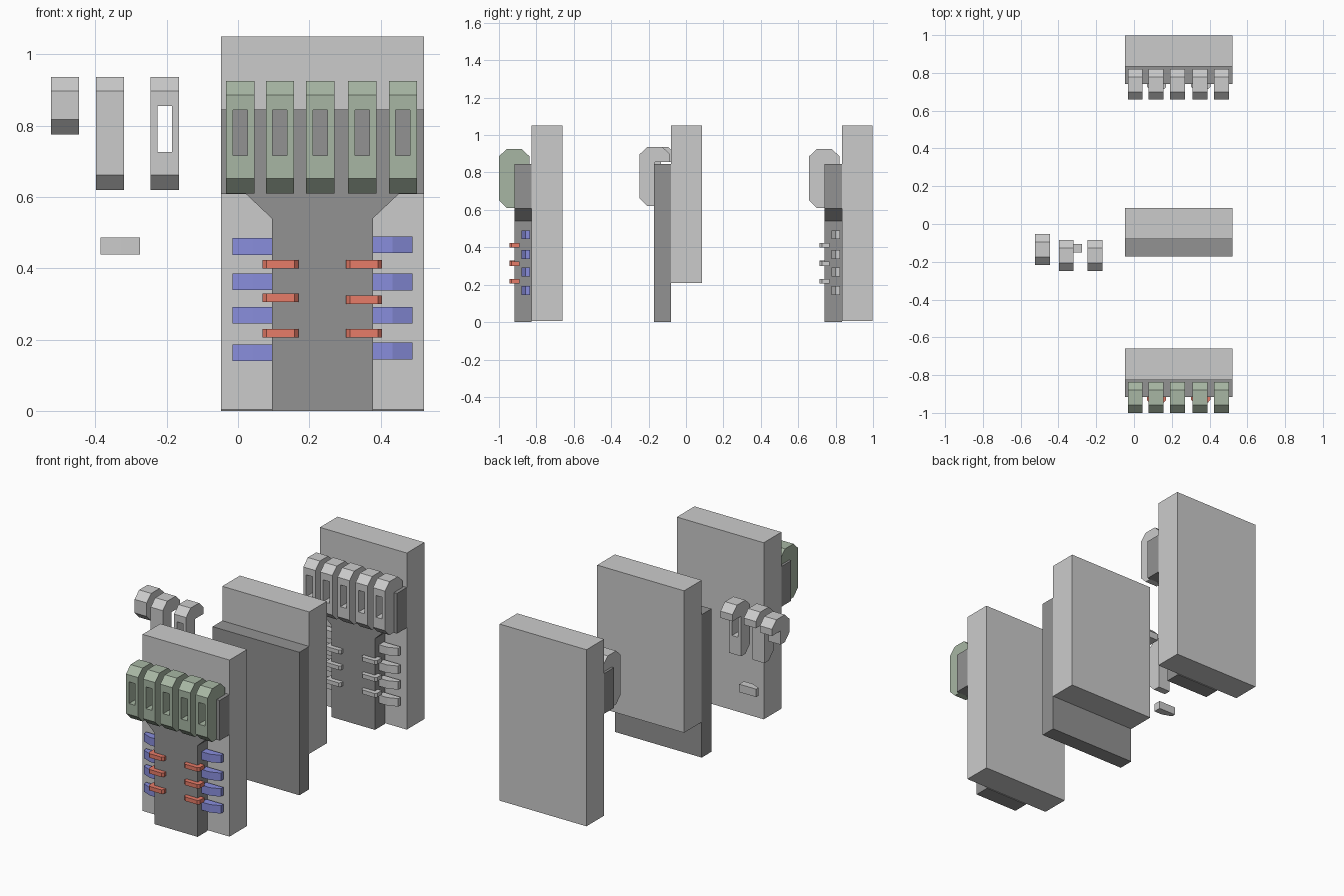
import bpy, bmesh

if "Cube" in bpy.data.objects:
    bpy.data.objects.remove(bpy.data.objects["Cube"])


def material(name, rgb):
    m = bpy.data.materials.new(name)
    m.diffuse_color = (*rgb, 1)
    m.use_nodes = True
    m.node_tree.nodes["Principled BSDF"].inputs["Base Color"].default_value = m.diffuse_color
    return m


DARK = material("dark_grey", (0.29, 0.29, 0.29))
GREEN = material("green", (0.39, 0.47, 0.37))
BLUE = material("blue", (0.25, 0.27, 0.72))
RED = material("red", (0.8, 0.2, 0.14))


def prism(name, pts, axis, lo, hi, mat=None):
    """Extrude a 2D profile along one axis, between lo and hi."""
    place = {"x": lambda a, b, t: (t, a, b),
             "y": lambda a, b, t: (a, t, b),
             "z": lambda a, b, t: (a, b, t)}[axis]
    bm = bmesh.new()
    rings = [[bm.verts.new(place(a, b, t)) for a, b in pts] for t in (lo, hi)]
    for ring in rings:
        bm.faces.new(ring)
    n = len(pts)
    for i in range(n):
        j = (i + 1) % n
        bm.faces.new((rings[0][i], rings[0][j], rings[1][j], rings[1][i]))
    bmesh.ops.recalc_face_normals(bm, faces=bm.faces)
    me = bpy.data.meshes.new(name)
    bm.to_mesh(me)
    bm.free()
    ob = bpy.data.objects.new(name, me)
    bpy.context.collection.objects.link(ob)
    if mat:
        me.materials.append(mat)
    return ob


def box(name, x0, x1, y0, y1, z0, z1, mat=None):
    return prism(name, [(x0, y0), (x1, y0), (x1, y1), (x0, y1)], "z", z0, z1, mat)


def hook(name, x, y, top, height, mat=None, slot=True):
    """Bevelled hook; x is the left side, y the front, top the upper edge."""
    c, d, leg, bot = 0.042, 0.163, 0.083, top - height
    pts = [(y + c, bot), (y + leg, bot), (y + leg, top - 0.08), (y + d, top - 0.08),
           (y + d, top - 0.04), (y + d - c, top), (y + c, top),
           (y, top - 0.04), (y, bot + c)]
    ob = prism(name, pts, "x", x, x + 0.079, mat)
    if slot:
        cut = box("slot_cutter", x + 0.019, x + 0.06, y - 0.05, y + 0.12,
                  top - 0.21, top - 0.0815)
        cut.hide_render = True
        mod = ob.modifiers.new("slot", "BOOLEAN")
        mod.object, mod.solver = cut, "EXACT"
        bpy.context.view_layer.update()
        dg = bpy.context.evaluated_depsgraph_get()
        me = bpy.data.meshes.new_from_object(ob.evaluated_get(dg))
        ob.modifiers.clear()
        ob.data = me
        bpy.data.objects.remove(cut)
    return ob


def side_clip(name, x, s, y, z, mat=None):
    """Side clip that thins outward; x is the inner end, s the outward direction."""
    pts = [(x, y), (x + s * 0.055, y), (x + s * 0.111, y + 0.022),
           (x + s * 0.111, y + 0.045), (x, y + 0.045)]
    return prism(name, pts, "z", z, z + 0.047, mat)


def corner_clip(name, x, s, y, z, mat=None):
    """Small L-shaped clip wrapping the column corner at x."""
    o, i = x + s * 0.026, x - s * 0.075
    pts = [(i, y + 0.027), (i, y + 0.012), (i + s * 0.011, y), (o - s * 0.011, y),
           (o, y + 0.012), (o, y + 0.054), (x, y + 0.054), (x, y + 0.027)]
    return prism(name, pts, "z", z, z + 0.024, mat)


L, R = -0.047, 0.522        # panel sides
CL, CR = 0.095, 0.378       # column sides


def assembly(tag, dy, green=None, blue=None, red=None):
    box(tag + "_panel", L, R, dy - 0.825, dy - 0.66, 0.005, 1.05)
    # dark block: wide head tapering into a column
    prism(tag + "_body", [(CL, 0), (CR, 0), (CR, 0.54), (0.45, 0.608), (R, 0.608),
                          (R, 0.846), (L, 0.846), (L, 0.608), (0.023, 0.608),
                          (CL, 0.54)], "y", dy - 0.917, dy - 0.825, DARK)
    for x in (-0.033, 0.078, 0.191, 0.309, 0.423):
        hook(tag + "_hook", x, dy - 1.0, 0.926, 0.316, green)
    for x, s, heights in ((CL, -1, (0.438, 0.339, 0.245, 0.14)),
                          (CR, 1, (0.443, 0.338, 0.245, 0.145))):
        for z in heights:
            side_clip(tag + "_side_clip", x, s, dy - 0.88, z, blue)
    for x, s, mid in ((CL, -1, 0.306), (CR, 1, 0.3)):
        for z in (0.4, mid, 0.206):
            corner_clip(tag + "_corner_clip", x, s, dy - 0.944, z, red)


# coloured front assembly and plain rear copy
assembly("front", 0, GREEN, BLUE, RED)
assembly("rear", 1.658)

# middle blank: panel with full-width slab
box("middle_panel", L, R, -0.08, 0.085, 0.21, 1.05)
box("middle_slab", L, R, -0.171, -0.08, 0, 0.846, DARK)

# loose parts at the left
hook("loose_short_hook", -0.525, -0.217, 0.937, 0.162, slot=False)
hook("loose_plain_hook", -0.398, -0.248, 0.937, 0.317, slot=False)
hook("loose_slotted_hook", -0.245, -0.248, 0.937, 0.317)
side_clip("loose_side_clip", -0.275, -1, -0.15, 0.439)
